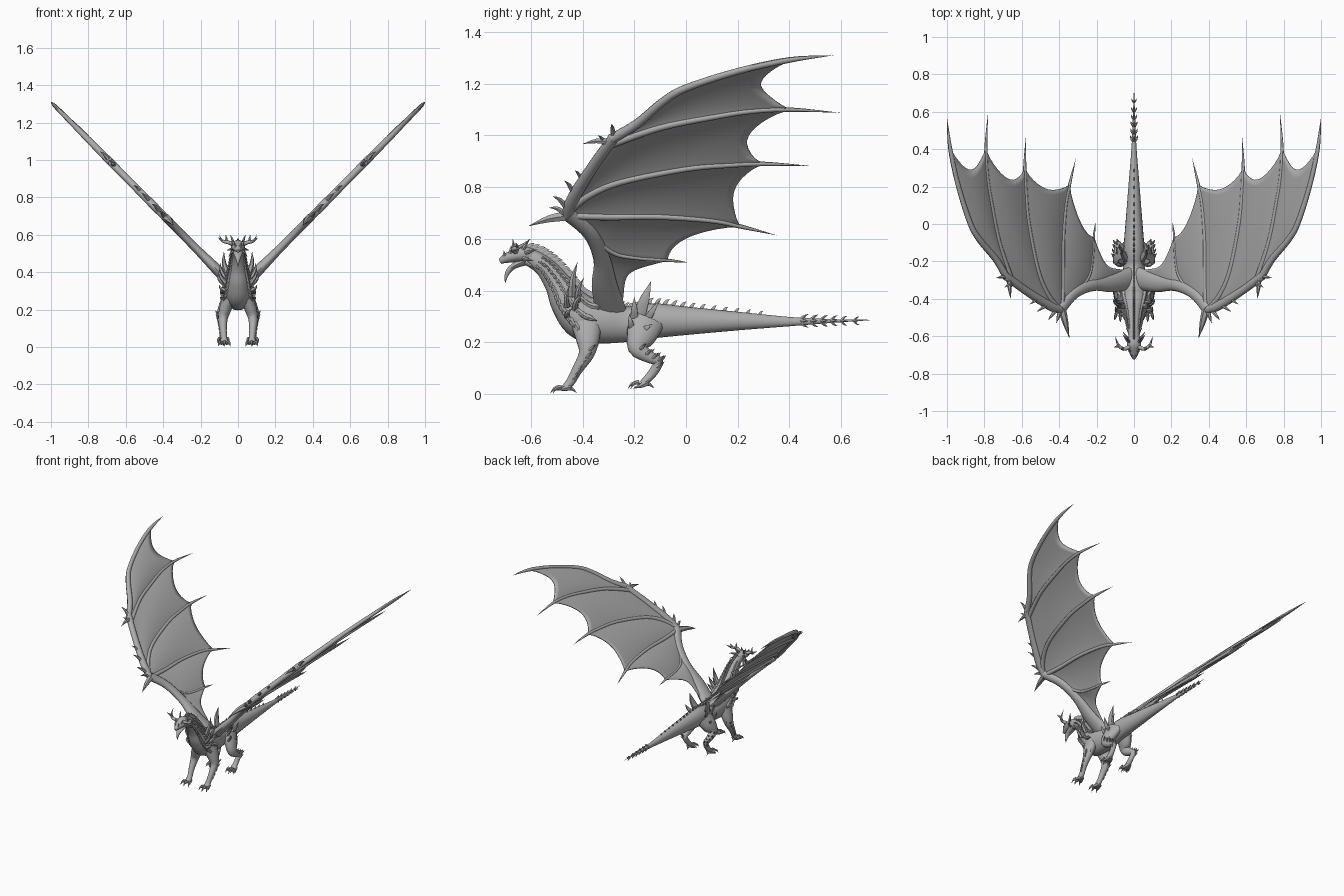
import bpy, bmesh, math
from mathutils import Vector

cube = bpy.data.objects.get("Cube")
if cube:
    bpy.data.objects.remove(cube)

grey = bpy.data.materials.new("stone_grey")
grey.use_nodes = True
GREY = (0.42, 0.42, 0.42, 1)
grey.diffuse_color = GREY
grey.node_tree.nodes["Principled BSDF"].inputs["Base Color"].default_value = GREY

X, Y = Vector((1, 0, 0)), Vector((0, 1, 0))
NORMAL = Vector((1, 0, -1)).normalized()


def at(pts, t):
    """Point on a smooth spline through pts, t from 0 to 1."""
    u = t * (len(pts) - 1)
    i = min(int(u), len(pts) - 2)
    f = u - i
    quad = [pts[max(i - 1, 0)], pts[i], pts[i + 1], pts[min(i + 2, len(pts) - 1)]]
    return [0.5 * (2 * b + (c - a) * f + (2 * a - 5 * b + 4 * c - d) * f ** 2
                   + (3 * b - a - 3 * c + d) * f ** 3) for a, b, c, d in zip(*quad)]


def frame(pts, t, ref):
    e = 0.01
    tan = Vector(at(pts, min(t + e, 1))[:3]) - Vector(at(pts, max(t - e, 0))[:3])
    up = ref.cross(tan).normalized()
    return tan.cross(up).normalized(), up


def sweep(bm, pts, ref=X, rings=20, sides=12):
    """Tapered tube; each point is x, y, z, half width along ref, half height."""
    loops = []
    for k in range(rings + 1):
        t = k / rings
        p = at(pts, t)
        side, up = frame(pts, t, ref)
        loops.append([bm.verts.new(Vector(p[:3])
                      + side * max(p[3], 0.0005) * math.cos(a)
                      + up * max(p[4], 0.0005) * math.sin(a))
                      for a in (2 * math.pi * j / sides for j in range(sides))])
    for a, b in zip(loops, loops[1:]):
        for j in range(sides):
            n = (j + 1) % sides
            bm.faces.new((a[j], a[n], b[n], b[j]))
    bm.faces.new(loops[0][::-1])
    bm.faces.new(loops[-1])


def spike(bm, base, tip, r, bend=(0, 0, 0), flat=1.0):
    base, tip = Vector(base), Vector(tip)
    mid = (base + tip) / 2 + Vector(bend)
    d = (tip - base).normalized()
    ref = Y if abs(d.x) > 0.8 else X
    sweep(bm, [(*base, r * flat, r), (*mid, r * flat * 0.7, r * 0.7), (*tip, 0, 0)],
          ref, 6, 6)


def make(name, bm, mirror=False, thick=0):
    bmesh.ops.recalc_face_normals(bm, faces=bm.faces)
    me = bpy.data.meshes.new(name)
    bm.to_mesh(me)
    bm.free()
    me.materials.append(grey)
    ob = bpy.data.objects.new(name, me)
    bpy.context.collection.objects.link(ob)
    bpy.ops.object.select_all(action="DESELECT")
    ob.select_set(True)
    bpy.context.view_layer.objects.active = ob
    bpy.ops.object.shade_smooth_by_angle(angle=math.radians(50))
    if thick:
        mod = ob.modifiers.new("Thickness", "SOLIDIFY")
        mod.thickness, mod.offset = thick, 0
    if mirror:
        ob.modifiers.new("Mirror", "MIRROR")


def wing(y, z, off=0):
    return Vector(((z - 0.30) / 1.01, y, z)) + NORMAL * off


# Neck, torso and tail in one tapered sweep
spine = [(0, y, z, w, h) for y, z, w, h in (
    (-.65, .53, .026, .026), (-.60, .525, .03, .034), (-.545, .49, .036, .04),
    (-.495, .425, .046, .052), (-.455, .355, .062, .07), (-.395, .295, .075, .088),
    (-.31, .278, .07, .083), (-.22, .27, .056, .068), (-.13, .283, .056, .068),
    (.01, .283, .045, .054), (.2, .282, .03, .036), (.4, .28, .014, .018),
    (.55, .282, .007, .008), (.71, .286, .001, .001))]
bm = bmesh.new()
sweep(bm, spine, X, 70, 20)
make("body", bm)

# Dorsal spines, larger on the neck and shrinking along the tail
bm = bmesh.new()
for k in range(44):
    t = 0.05 + 0.75 * k / 43
    p = at(spine, t)
    up = frame(spine, t, X)[1]
    back = X.cross(up) * -1
    size = 0.032 if t < 0.38 else 0.02 if t < 0.6 else 0.026 * (1.2 - t) / 0.6
    root = Vector(p[:3]) + up * (p[4] - 0.006)
    spike(bm, root, root + up * size + back * size * 0.9, size * 0.4,
          up * size * 0.2, 0.5)
make("dorsal_spines", bm)

# Barbed tail end
bm = bmesh.new()
for y in (.44, .48, .52, .56, .60, .65):
    s = 0.026 - (y - .44) * 0.05
    for dx, dz in ((0, 1), (0, -1), (.8, 0), (-.8, 0)):
        spike(bm, (0, y, .283), (dx * s, y + s * 1.3, .283 + dz * s), s * 0.35,
              (dx * .004, 0, dz * .004))
make("tail_barbs", bm)

# Head with hooked open jaw
bm = bmesh.new()
sweep(bm, [(0, -.59, .53, .026, .03), (0, -.635, .54, .038, .032),
           (0, -.67, .533, .032, .025), (0, -.70, .523, .02, .018),
           (0, -.72, .512, .008, .01)], X, 16, 14)
make("skull", bm)
bm = bmesh.new()
sweep(bm, [(0, -.62, .515, .026, .018), (0, -.665, .495, .022, .012),
           (0, -.69, .47, .012, .01), (0, -.70, .43, .001, .001)], X, 12, 10)
make("lower_jaw", bm)

# Branching horns, brow and cheek spikes
bm = bmesh.new()
sweep(bm, [(.022, -.655, .55, .012, .012), (.055, -.668, .56, .01, .01),
           (.085, -.645, .568, .007, .007), (.10, -.60, .60, 0, 0)], Vector((0, 0, 1)), 12, 8)
for base, tip in (((.06, -.665, .56), (.065, -.67, .60)), ((.08, -.65, .567), (.108, -.66, .585)),
                  ((.025, -.63, .56), (.04, -.605, .60)), ((.03, -.62, .545), (.06, -.575, .56)),
                  ((.03, -.63, .525), (.062, -.59, .515)), ((.028, -.62, .51), (.05, -.585, .485)),
                  ((.012, -.70, .53), (.016, -.705, .555)), ((.022, -.68, .545), (.03, -.675, .575))):
    spike(bm, base, tip, .008)
make("horns", bm, True)

# Spiked scales on the neck sides and shoulder frill
bm = bmesh.new()
for k in range(16):
    t = 0.12 + 0.27 * k / 15
    p = at(spine, t)
    side, up = frame(spine, t, X)
    back = X.cross(up) * -1
    for a in (-.5, .1, .7):
        out = X * math.cos(a) + up * math.sin(a)
        root = Vector(p[:3]) + X * p[3] * math.cos(a) * .93 + up * p[4] * math.sin(a) * .93
        s = 0.012 + 0.055 * (t - .1)
        spike(bm, root, root + out * s * .5 + back * s * 1.7, s * .5, out * s * .3)
for base, tip, r in (((.05, -.44, .38), (.075, -.42, .51), .018),
                     ((.06, -.42, .36), (.095, -.395, .45), .014),
                     ((.065, -.43, .33), (.11, -.40, .39), .014),
                     ((.065, -.46, .34), (.10, -.45, .42), .012),
                     ((.06, -.46, .30), (.10, -.44, .33), .012)):
    spike(bm, base, tip, r, (.012, -.008, 0))
make("shoulder_frill", bm, True)

# Hip spikes
bm = bmesh.new()
for base, tip, r in (((.045, -.18, .31), (.065, -.135, .437), .028),
                     ((.055, -.20, .29), (.085, -.20, .375), .018),
                     ((.055, -.15, .29), (.08, -.105, .36), .016),
                     ((.065, -.21, .25), (.095, -.22, .31), .015),
                     ((.065, -.18, .24), (.095, -.13, .27), .015)):
    spike(bm, base, tip, r, (.008, 0, 0), .6)
make("hip_spikes", bm, True)

# Legs
front = [(.042, -.385, .275, .035, .062), (.066, -.38, .21, .033, .046),
         (.08, -.385, .155, .026, .031), (.079, -.42, .095, .019, .021),
         (.075, -.445, .05, .017, .018), (.075, -.468, .022, .022, .015)]
rear = [(.036, -.15, .285, .035, .07), (.062, -.172, .23, .037, .06),
        (.085, -.188, .178, .028, .037), (.087, -.145, .145, .021, .025),
        (.085, -.108, .125, .018, .02), (.08, -.13, .08, .016, .018),
        (.08, -.168, .04, .022, .014)]
for label, leg in (("front", front), ("rear", rear)):
    bm = bmesh.new()
    sweep(bm, leg, X, 24, 14)
    make(label + "_legs", bm, True)
    # Clawed toes
    bm = bmesh.new()
    x, y, z = leg[-1][:3]
    for dx in (-.034, -.002, .03):
        reach = .045 if dx == -.002 else .034
        knuckle = Vector((x + dx * .7, y - reach * .4, z + .006))
        spike(bm, (x + dx * .2, y + .018, z + .004), knuckle + Vector((dx * .3, -reach * .4, -z * .6)), .014)
        spike(bm, knuckle, (x + dx, y - reach - .012, z - .02), .009, (0, -.004, .006))
    spike(bm, (x, y + .01, z), (x, y + .045, z - .018), .011, (0, 0, .006))
    make(label + "_claws", bm, True)
    # Rear-facing limb spikes
    bm = bmesh.new()
    for t in (.35, .45, .55, .65, .75):
        p = at(leg, t)
        for dx in (.2, .9):
            root = Vector(p[:3]) + Vector((p[3] * dx, p[4] * (.9 - dx * .5), 0))
            spike(bm, root - Vector((.004, .006, 0)), root + Vector((.012 * dx, .016, .022)), .008)
    make(label + "_leg_spikes", bm, True)

# Wing fingers as side profile points, with the share reached by the membrane
fingers = [
    ([(-.29, .985), (-.19, 1.045), (-.09, 1.13), (.0, 1.183), (.2, 1.248),
      (.4, 1.292), (.57, 1.31)], .84),
    ([(-.29, .965), (-.1, 1.03), (.1, 1.07), (.25, 1.093), (.4, 1.10), (.596, 1.088)], .8),
    ([(-.46, .70), (-.38, .765), (-.25, .82), (0, .87), (.17, .885), (.3, .89), (.473, .883)], .83),
    ([(-.46, .69), (-.3, .685), (-.1, .685), (.1, .67), (.21, .648), (.35, .614)], .8),
    ([(-.36, .60), (-.28, .545), (-.2, .527), (-.07, .517), (.012, .508)], .75),
    ([(-.35, .55), (-.32, .45), (-.25, .33)], 1)]
bm = bmesh.new()
for i, (pts, _) in enumerate(fingers[:5]):
    n = len(pts) - 1
    r = (.02, .015, .016, .015, .011)[i]
    sweep(bm, [(*wing(*p), r * (1 - .6 * k / n) * (k < n), r * (1 - .5 * k / n) * (k < n))
               for k, p in enumerate(pts)], NORMAL, 30, 8)
make("wing_fingers", bm, True)

# Wing arm: shoulder to elbow to wrist
bm = bmesh.new()
sweep(bm, [(*wing(-.29, .32), .03, .06), (*wing(-.315, .42), .028, .05),
           (*wing(-.325, .52), .022, .033), (*wing(-.37, .62), .021, .03),
           (*wing(-.455, .695), .022, .03)], NORMAL, 20, 12)
sweep(bm, [(*wing(-.46, .68), .018, .02), (*wing(-.44, .75), .021, .025),
           (*wing(-.36, .88), .019, .022), (*wing(-.28, .99), .02, .022)], NORMAL, 16, 12)
make("wing_arms", bm, True)

# Claws and spikes along the leading edge
bm = bmesh.new()
for y, z, ty, tz, r in ((-.45, .69, -.61, .649, .022), (-.29, .975, -.40, .967, .015),
                        (-.28, .99, -.288, 1.045, .012), (-.46, .72, -.515, .765, .013),
                        (-.43, .77, -.47, .825, .012), (-.40, .82, -.43, .865, .01),
                        (-.31, .96, -.34, 1.0, .01), (-.47, .70, -.53, .72, .012)):
    spike(bm, wing(y, z), wing(ty, tz), r, (0, 0, .008))
make("wing_claws", bm, True)

# Scalloped wing membrane, one grid between each pair of fingers
bm = bmesh.new()
S, T = 12, 16
for (a, b), depth in zip(zip(fingers, fingers[1:]), (.14, .17, .13, .18, .24)):
    grid = []
    for i in range(S + 1):
        s = i / S
        arch = max(math.sin(math.pi * s), 0) ** .8
        row = []
        for j in range(T + 1):
            t = j / T * (1 - depth * arch)
            p = wing(*at(a[0], t * a[1])).lerp(wing(*at(b[0], t * b[1])), s)
            row.append(bm.verts.new(p - NORMAL * .014 * arch * math.sin(math.pi * t * .8)))
        grid.append(row)
    for r0, r1 in zip(grid, grid[1:]):
        for j in range(T):
            bm.faces.new((r0[j], r0[j + 1], r1[j + 1], r1[j]))
bmesh.ops.remove_doubles(bm, verts=bm.verts, dist=.0002)
make("wing_membranes", bm, True, .006)
